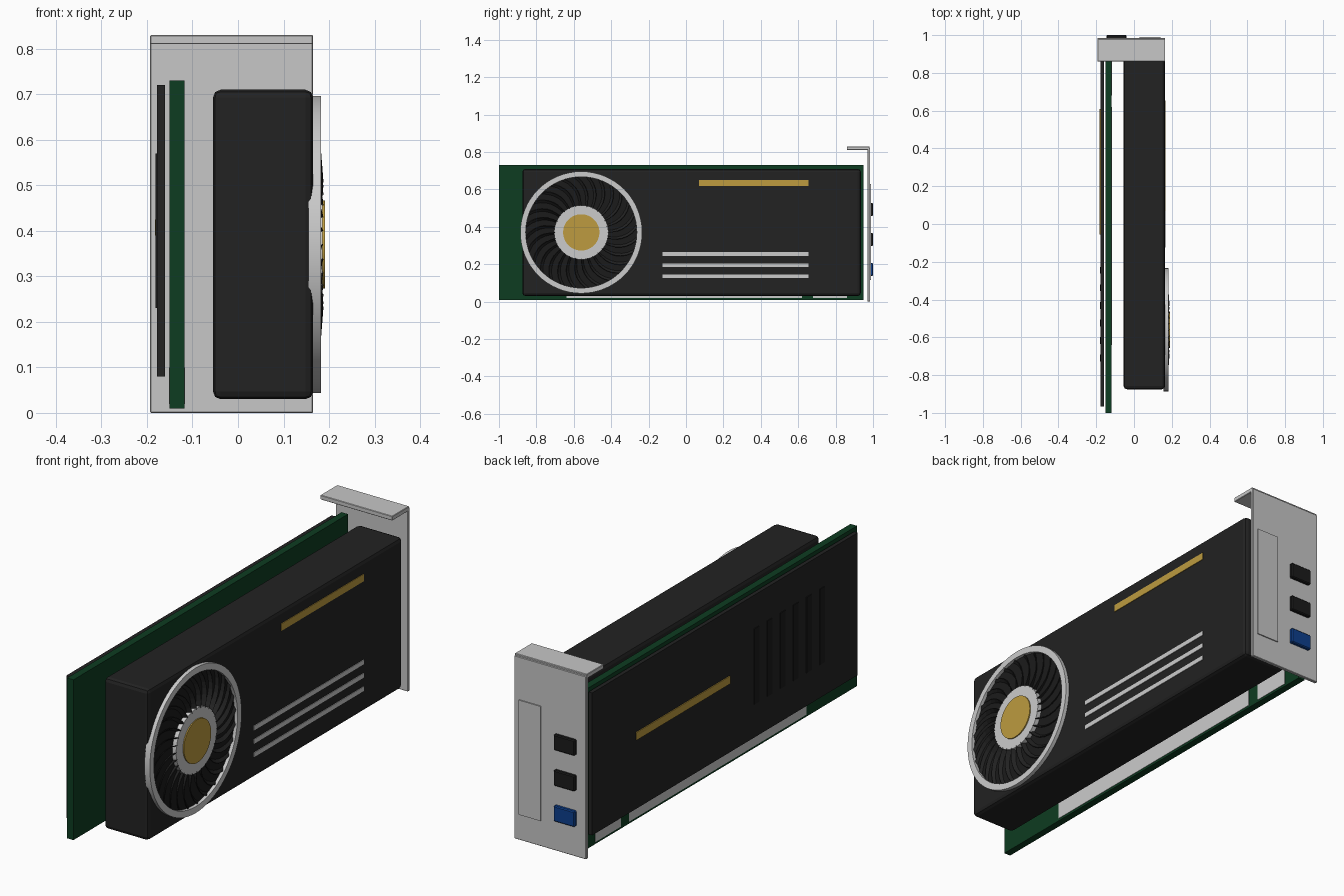
import bpy, bmesh, math
from mathutils import Matrix, Vector

cube = bpy.data.objects.get("Cube")
if cube:
    bpy.data.objects.remove(cube, do_unlink=True)


def material(name, r, g, b):
    m = bpy.data.materials.new(name)
    m.use_nodes = True
    m.diffuse_color = (r, g, b, 1)
    m.node_tree.nodes["Principled BSDF"].inputs["Base Color"].default_value = (r, g, b, 1)
    return m


CHARCOAL = material("charcoal", 0.016, 0.016, 0.016)
BLACK = material("black", 0.011, 0.011, 0.011)
GREEN = material("board_green", 0.004, 0.045, 0.015)
SILVER = material("silver", 0.6, 0.6, 0.6)
STEEL = material("bracket_steel", 0.57, 0.57, 0.57)
GOLD = material("gold", 0.51, 0.33, 0.05)
BLUE = material("port_blue", 0.004, 0.05, 0.27)


def add(name, bm, mat):
    bmesh.ops.recalc_face_normals(bm, faces=bm.faces)
    mesh = bpy.data.meshes.new(name)
    bm.to_mesh(mesh)
    bm.free()
    mesh.materials.append(mat)
    ob = bpy.data.objects.new(name, mesh)
    bpy.context.collection.objects.link(ob)
    return ob


def box(name, xs, ys, zs, mat, bevel=0, segments=1):
    """Box given by its minimum and maximum on each axis."""
    bm = bmesh.new()
    spans = (xs, ys, zs)
    mid = Vector([(a + b) / 2 for a, b in spans])
    size = [b - a for a, b in spans] + [1]
    bmesh.ops.create_cube(bm, size=1, matrix=Matrix.Translation(mid) @ Matrix.Diagonal(size))
    if bevel:
        bmesh.ops.bevel(bm, geom=bm.edges[:], offset=bevel, segments=segments,
                        profile=0.5, affect='EDGES')
    return add(name, bm, mat)


FAN_Y, FAN_Z = -0.56, 0.37


def lathe(name, profile, mat, steps=64):
    """Turn (radius, x) points around the fan axis; the profile is closed."""
    bm = bmesh.new()
    rings = []
    for i in range(steps):
        a = math.tau * i / steps
        rings.append([bm.verts.new((x, FAN_Y + r * math.cos(a), FAN_Z + r * math.sin(a)))
                      for r, x in profile])
    n = len(profile)
    for i in range(steps):
        p, q = rings[i], rings[(i + 1) % steps]
        for j in range(n):
            k = (j + 1) % n
            bm.faces.new((p[j], p[k], q[k], q[j]))
    bmesh.ops.remove_doubles(bm, verts=bm.verts, dist=1e-6)
    ob = add(name, bm, mat)
    bpy.context.view_layer.objects.active = ob
    ob.select_set(True)
    bpy.ops.object.shade_smooth_by_angle(angle=math.radians(35))
    ob.select_set(False)
    return ob


# Circuit board, backplate and cooler shroud
box("circuit_board", (-0.15, -0.118), (-1, 0.95), (0.01, 0.73), GREEN)
box("backplate", (-0.178, -0.16), (-0.965, 0.92), (0.08, 0.72), CHARCOAL)
box("shroud", (-0.055, 0.165), (-0.875, 0.935), (0.03, 0.71), CHARCOAL, 0.017, 2)

# Edge contacts wrapped over both sides of the board
for name, ys in (("long_contacts", (-0.64, 0.62)), ("short_contacts", (0.68, 0.86))):
    box(name, (-0.152, -0.116), ys, (0.02, 0.1), SILVER)

# Shroud stripes
for i in range(3):
    z = 0.135 + 0.06 * i
    box(f"shroud_stripe_{i + 1}", (0.163, 0.168), (-0.125, 0.655), (z - 0.01, z + 0.01), SILVER)
box("shroud_gold_stripe", (0.163, 0.168), (0.07, 0.655), (0.618, 0.65), GOLD)

# Backplate vents and stripe
for i in range(6):
    y = -0.245 - 0.093 * i
    box(f"back_vent_{i + 1}", (-0.181, -0.177), (y - 0.018, y + 0.018), (0.23, 0.57), BLACK)
box("back_gold_stripe", (-0.182, -0.177), (-0.055, 0.61), (0.39, 0.425), GOLD)

# Fan ring, hub and hub cap
lathe("fan_ring", [(0.297, 0.155), (0.326, 0.155), (0.326, 0.182), (0.297, 0.182)], SILVER)
lathe("fan_floor", [(0, 0.16), (0.3, 0.16), (0.3, 0.167), (0, 0.167)], BLACK)
lathe("fan_hub", [(0, 0.16), (0.145, 0.16), (0.145, 0.186), (0, 0.186)], SILVER)
lathe("hub_cap", [(0, 0.18), (0.097, 0.18), (0.097, 0.191), (0, 0.191)], GOLD)

# Swept fan blades, lower towards the rim
COUNT, STEPS = 28, 6
bm = bmesh.new()
for b in range(COUNT):
    rows = []
    for s in range(STEPS + 1):
        t = s / STEPS
        r = 0.14 + 0.158 * t
        a = math.tau * b / COUNT + 0.3 * t * t
        top = 0.187 - 0.013 * t
        row = []
        for x, turn in ((top, 0), (0.164, 0.07)):
            row.append(bm.verts.new((x, FAN_Y + r * math.cos(a + turn),
                                     FAN_Z + r * math.sin(a + turn))))
        rows.append(row)
    for p, q in zip(rows, rows[1:]):
        bm.faces.new((p[0], q[0], q[1], p[1]))
blades = add("fan_blades", bm, CHARCOAL)
solid = blades.modifiers.new("thickness", 'SOLIDIFY')
solid.thickness = 0.003
solid.offset = 0

# Mounting bracket with folded flange
box("bracket_plate", (-0.193, 0.165), (0.97, 0.985), (0, 0.822), STEEL, 0.002)
box("bracket_flange", (-0.193, 0.165), (0.86, 0.98), (0.81, 0.83), STEEL, 0.002)
box("bracket_panel", (0.03, 0.14), (0.98, 0.99), (0.115, 0.63), STEEL)

# Display ports
for i, (name, mat) in enumerate((("blue_port", BLUE), ("middle_port", BLACK), ("top_port", BLACK))):
    z = 0.172 + 0.16 * i
    box(name, (-0.145, -0.04), (0.98, 1), (z - 0.035, z + 0.035), mat, 0.004)
